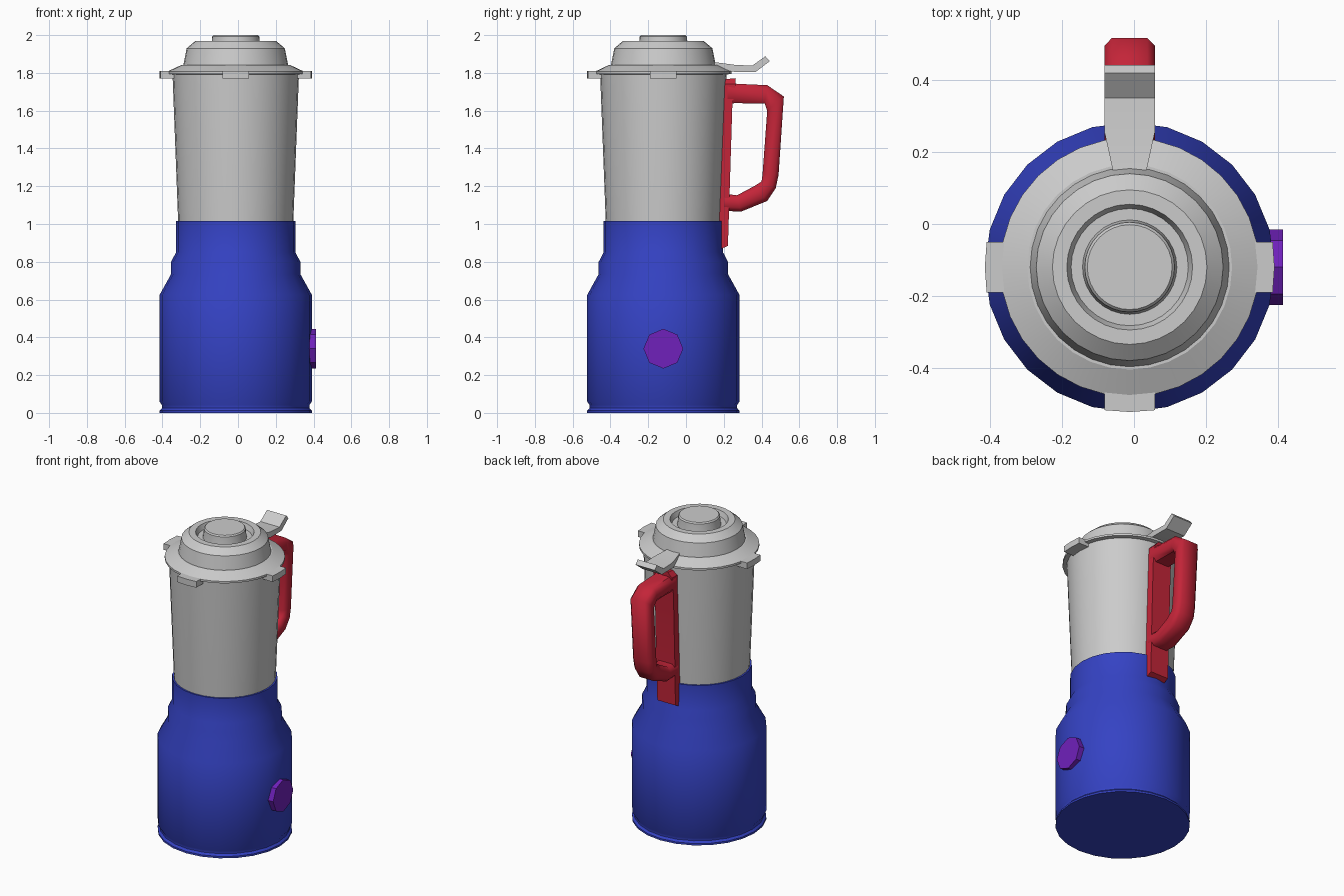
import bpy, math

if "Cube" in bpy.data.objects:
    bpy.data.objects.remove(bpy.data.objects["Cube"])

CX, CY = -0.012, -0.12   # axis of the round body


def material(name, rgb):
    m = bpy.data.materials.new(name)
    m.diffuse_color = (*rgb, 1)
    m.use_nodes = True
    m.node_tree.nodes["Principled BSDF"].inputs["Base Color"].default_value = m.diffuse_color
    return m


BLUE = material("blue", (0.035, 0.055, 0.55))
RED = material("red", (0.55, 0.018, 0.04))
PURPLE = material("purple", (0.16, 0.015, 0.5))


def make(name, verts, faces, mat=None, angle=30):
    me = bpy.data.meshes.new(name)
    me.from_pydata(verts, [], faces)
    ob = bpy.data.objects.new(name, me)
    bpy.context.collection.objects.link(ob)
    if mat:
        me.materials.append(mat)
    bpy.ops.object.select_all(action='DESELECT')
    ob.select_set(True)
    bpy.context.view_layer.objects.active = ob
    bpy.ops.object.mode_set(mode='EDIT')
    bpy.ops.mesh.select_all(action='SELECT')
    bpy.ops.mesh.normals_make_consistent(inside=False)
    bpy.ops.object.mode_set(mode='OBJECT')
    bpy.ops.object.shade_smooth_by_angle(angle=math.radians(angle))
    return ob


def skin(rings):
    """Join equal closed rings of points and cap both ends."""
    n = len(rings[0])
    verts = [p for r in rings for p in r]
    faces = [(k * n + i, k * n + (i + 1) % n, (k + 1) * n + (i + 1) % n, (k + 1) * n + i)
             for k in range(len(rings) - 1) for i in range(n)]
    faces += [tuple(range(n)), tuple(range(len(verts) - n, len(verts)))]
    return verts, faces


def lathe(name, profile, seg, mat=None, angle=30):
    rings = [[(CX + r * math.cos(2 * math.pi * i / seg),
               CY + r * math.sin(2 * math.pi * i / seg), z) for i in range(seg)]
             for r, z in profile]
    return make(name, *skin(rings), mat, angle)


def loft(name, pairs, section, mat=None, angle=30):
    """Sweep a section between outer/inner (y, z) points; last number is half width."""
    rings = []
    for oy, oz, iy, iz, w in pairs:
        rings.append([(CX + s * w, oy + (iy - oy) * u, oz + (iz - oz) * u) for s, u in section])
    return make(name, *skin(rings), mat, angle)


SQUARE = [(-1, 0), (1, 0), (1, 1), (-1, 1)]
OCTAGON = [(-0.7, 0), (0.7, 0), (1, 0.25), (1, 0.75), (0.7, 1), (-0.7, 1), (-1, 0.75), (-1, 0.25)]

# Motor base with foot groove and stepped collar
lathe("motor_base", [(0.403, 0), (0.403, 0.012), (0.391, 0.025), (0.391, 0.042), (0.403, 0.06),
                     (0.403, 0.625), (0.342, 0.735), (0.342, 0.80), (0.316, 0.85),
                     (0.316, 1.015), (0.30, 1.015)], 24, BLUE, 40)

# Jar
lathe("jar", [(0.303, 0.98), (0.305, 1.015), (0.335, 1.80)], 32)

# Lid with flange, stepped dome and recess around the cap
lathe("lid", [(0.325, 1.79), (0.36, 1.795), (0.36, 1.808), (0.285, 1.843), (0.277, 1.843),
              (0.26, 1.93), (0.215, 1.968), (0.175, 1.968), (0.163, 1.935), (0.12, 1.935)], 32, None, 20)
lathe("lid_cap", [(0.132, 1.93), (0.127, 1.965), (0.125, 1.992), (0.118, 2.0)], 32)

# Lid tabs on the left, front and right
for label, a in (("left", math.pi), ("front", -math.pi / 2), ("right", 0)):
    c, s = math.cos(a), math.sin(a)
    rings = [[(CX + c * r - s * t, CY + s * r + c * t, z)
              for r, t in ((0.315, -0.07), (0.398, -0.07), (0.403, 0), (0.398, 0.07), (0.315, 0.07))]
             for z in (1.77, 1.81)]
    make("lid_tab_" + label, *skin(rings))

# Lid lever: narrow root, flat plate, raised tip
loft("lid_lever", [(0.15, 1.857, 0.15, 1.82, 0.047), (0.255, 1.843, 0.255, 1.806, 0.07),
                   (0.35, 1.838, 0.37, 1.806, 0.07), (0.42, 1.888, 0.443, 1.862, 0.07)], SQUARE)

# Handle mounting strip along the jar and collar
loft("handle_strip", [(0.262, 1.772, 0.195, 1.765, 0.04), (0.262, 1.74, 0.19, 1.74, 0.068),
                      (0.245, 1.62, 0.18, 1.62, 0.068), (0.23, 1.14, 0.17, 1.14, 0.068),
                      (0.222, 0.885, 0.17, 0.86, 0.066)], SQUARE, RED)

# Handle grip loop
loft("handle_grip", [(0.22, 1.755, 0.22, 1.635, 0.07), (0.27, 1.742, 0.26, 1.64, 0.07),
                     (0.43, 1.735, 0.417, 1.637, 0.07), (0.518, 1.675, 0.43, 1.60, 0.07),
                     (0.49, 1.26, 0.405, 1.26, 0.07), (0.475, 1.19, 0.40, 1.225, 0.07),
                     (0.43, 1.122, 0.36, 1.20, 0.07), (0.29, 1.065, 0.27, 1.152, 0.07),
                     (0.20, 1.07, 0.20, 1.16, 0.07)], OCTAGON, RED, 50)

# Octagonal switch on the right side
ring = [[(x, CY + 0.105 * math.sin(i * math.pi / 4), 0.34 + 0.105 * math.cos(i * math.pi / 4))
         for i in range(8)] for x in (0.34, 0.414)]
make("switch_knob", *skin(ring), PURPLE)
